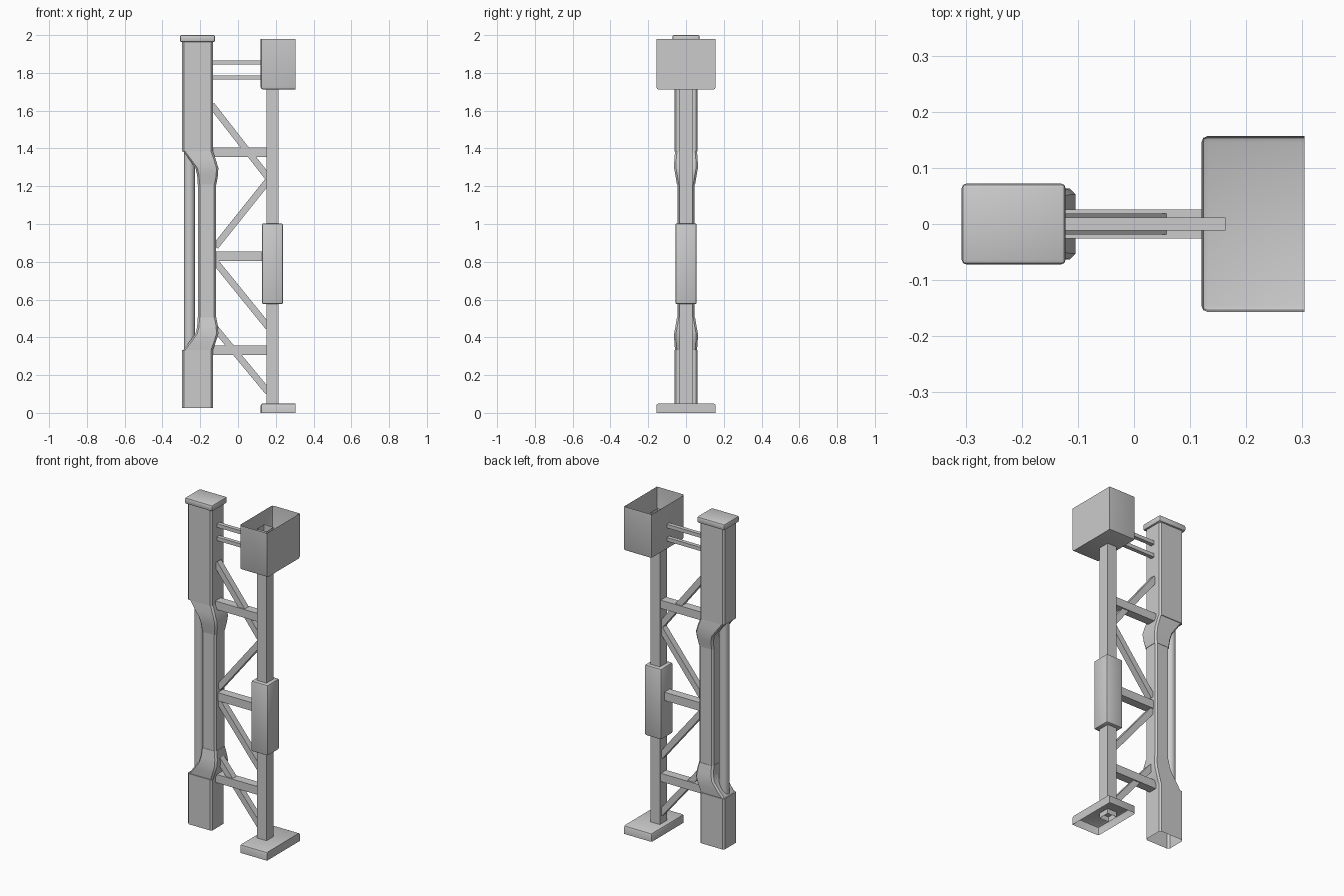
import bpy
import bmesh
from mathutils import Vector

default = bpy.data.objects.get("Cube")
if default:
    bpy.data.objects.remove(default, do_unlink=True)

grey = bpy.data.materials.new("plain grey")
grey.use_nodes = True
grey.diffuse_color = (0.6, 0.6, 0.6, 1)
grey.node_tree.nodes["Principled BSDF"].inputs["Base Color"].default_value = (0.6, 0.6, 0.6, 1)


def finish(name, bm):
    """Turn a bmesh into a shaded object."""
    mesh = bpy.data.meshes.new(name)
    bm.to_mesh(mesh)
    bm.free()
    mesh.materials.append(grey)
    obj = bpy.data.objects.new(name, mesh)
    bpy.context.collection.objects.link(obj)
    bpy.ops.object.select_all(action='DESELECT')
    obj.select_set(True)
    bpy.context.view_layer.objects.active = obj
    bpy.ops.object.shade_smooth_by_angle()
    return obj


def box(name, x, half_y, z, bevel=0, open_dirs=(), keep_right=False):
    """Box from x and z ranges, centred on y; open_dirs removes z ends."""
    bm = bmesh.new()
    bmesh.ops.create_cube(bm, size=1)
    for v in bm.verts:
        v.co = Vector((x[v.co.x > 0], half_y if v.co.y > 0 else -half_y, z[v.co.z > 0]))
    bm.normal_update()
    ends = [f for f in bm.faces if any(f.normal.z * d > 0.9 for d in open_dirs)]
    bmesh.ops.delete(bm, geom=ends, context='FACES')
    if bevel:
        edges = [e for e in bm.edges if len(e.link_faces) == 2
                 and not (keep_right and all(abs(v.co.x - x[1]) < 1e-5 for v in e.verts))]
        bmesh.ops.bevel(bm, geom=edges, offset=bevel, segments=2, profile=0.5, affect='EDGES')
    return finish(name, bm)


def bar(name, start, end, half_y, thick):
    """Rectangular bar between two (x, z) points."""
    a, b = Vector((start[0], 0, start[1])), Vector((end[0], 0, end[1]))
    along = b - a
    side = along.cross(Vector((0, 1, 0))).normalized() * thick
    bm = bmesh.new()
    bmesh.ops.create_cube(bm, size=1)
    for v in bm.verts:
        u = v.co.copy()
        v.co = (a + b) / 2 + along * u.x + Vector((0, 2 * half_y * u.y, 0)) + side * u.z
    bmesh.ops.recalc_face_normals(bm, faces=bm.faces)
    return finish(name, bm)


def loft(name, rings, chamfer=0.01, bottom=True, top=True):
    """Chamfered rectangular duct through rings of (z, x0, x1, half_y)."""
    bm = bmesh.new()
    loops = []
    for z, x0, x1, h in rings:
        c = chamfer
        outline = [(x0 + c, -h), (x1 - c, -h), (x1, -h + c), (x1, h - c),
                   (x1 - c, h), (x0 + c, h), (x0, h - c), (x0, -h + c)]
        loops.append([bm.verts.new((px, py, z)) for px, py in outline])
    for low, high in zip(loops, loops[1:]):
        for i in range(len(low)):
            j = (i + 1) % len(low)
            bm.faces.new((low[i], low[j], high[j], high[i]))
    if bottom:
        bm.faces.new(loops[0][::-1])
    if top:
        bm.faces.new(loops[-1])
    return finish(name, bm)


# Duct column: wide ends, narrow middle
WIDE = (-0.297, -0.133, 0.062)
NARROW = (-0.212, -0.117, 0.046)
loft("lower_duct", [(0.027, *WIDE), (0.333, *WIDE)], bottom=False)
loft("middle_duct", [(0.504, *NARROW), (1.21, *NARROW)])
loft("upper_duct", [(1.384, *WIDE), (1.97, *WIDE)])
box("duct_cap", (-0.307, -0.122), 0.072, (1.963, 2.0), 0.008)

# Curved elbows, each listed from the wide end to the narrow end
BEND = [(0, -0.29, -0.133, 0.058), (0.25, -0.257, -0.117, 0.062), (0.5, -0.225, -0.104, 0.063),
        (0.72, -0.216, -0.106, 0.056), (1, -0.214, -0.115, 0.048)]
for name, wide_z, narrow_z in (("lower_elbow", 0.333, 0.506), ("upper_elbow", 1.384, 1.208)):
    rings = [(wide_z + t * (narrow_z - wide_z), x0, x1, h) for t, x0, x1, h in BEND]
    loft(name, sorted(rings))

# Slim pipe bypassing the narrow section
bm = bmesh.new()
bmesh.ops.create_cone(bm, cap_ends=True, segments=16, radius1=0.029, radius2=0.029, depth=1.04)
bmesh.ops.translate(bm, vec=(-0.257, 0, 0.857), verts=bm.verts)
finish("bypass_pipe", bm)

# Post with its foot, sleeve and open-topped box
box("post", (0.151, 0.215), 0.034, (0.02, 1.92), open_dirs=(-1, 1))
box("post_foot", (0.12, 0.304), 0.157, (0, 0.05), 0.012, open_dirs=(-1,), keep_right=True)
box("post_sleeve", (0.127, 0.238), 0.056, (0.576, 1.003), 0.008)
box("head_box", (0.12, 0.304), 0.157, (1.712, 1.98), 0.012, open_dirs=(1,), keep_right=True)

# Level struts
for name, z in (("lower_strut", 0.332), ("middle_strut", 0.829), ("upper_strut", 1.379)):
    bar(name, (-0.135, z), (0.155, z), 0.026, 0.05)

# Diagonal braces
BRACES = [((-0.14, 1.63), (0.16, 1.245)), ((-0.12, 0.88), (0.16, 1.23)),
          ((-0.12, 0.8), (0.16, 0.455)), ((-0.13, 0.46), (0.16, 0.11))]
for i, (start, end) in enumerate(BRACES):
    bar(f"diagonal_brace_{i + 1}", start, end, 0.019, 0.035)

# Thin rods to the head box
for name, z in (("lower_rod", 1.775), ("upper_rod", 1.855)):
    bar(name, (-0.14, z), (0.163, z), 0.012, 0.022)
